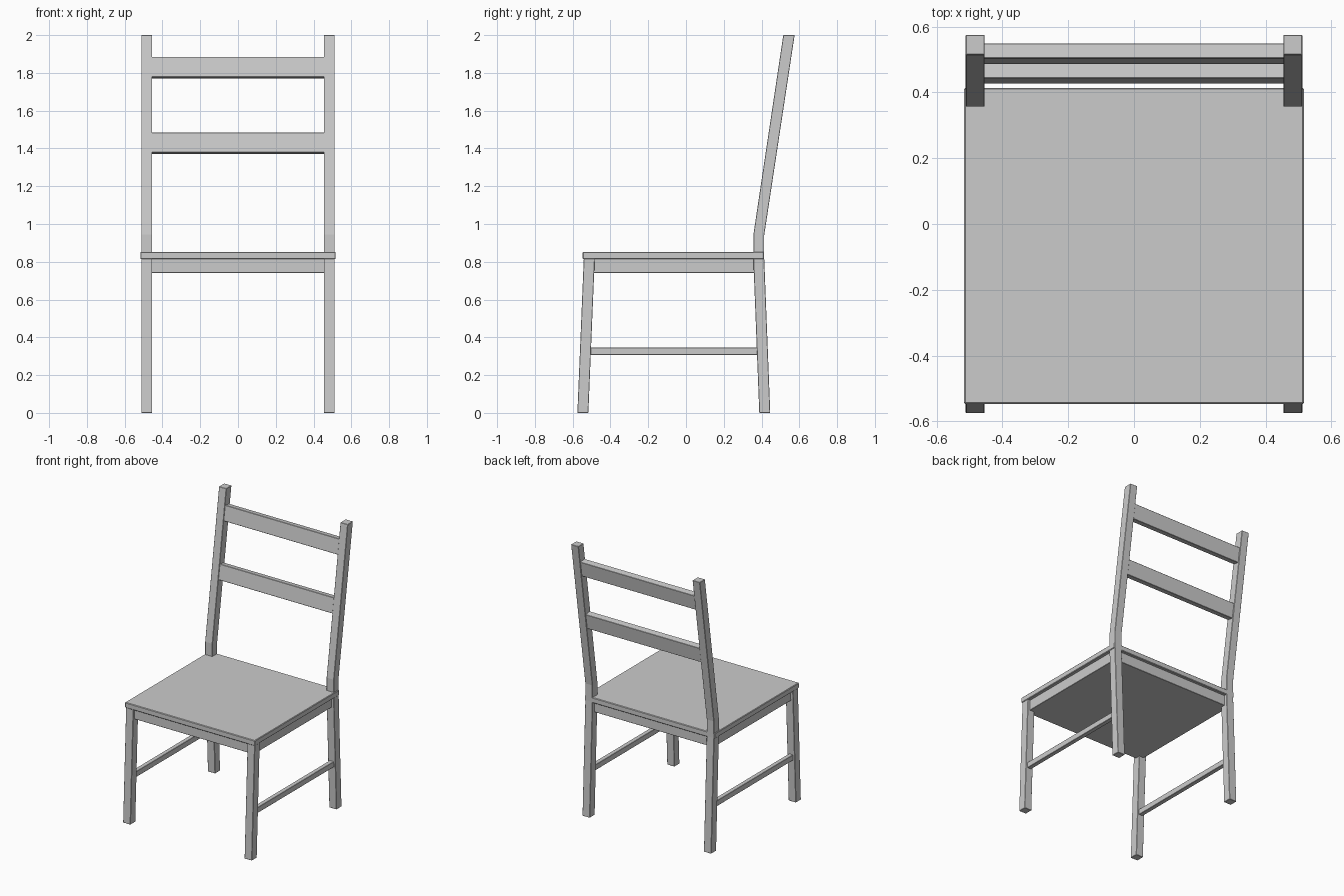
import bpy, bmesh

if "Cube" in bpy.data.objects:
    bpy.data.objects.remove(bpy.data.objects["Cube"])


def extrude_profile(name, profile, x0, x1, bevel=0.002, mirror=False):
    """Extrude a (y, z) side profile along x from x0 to x1."""
    bm = bmesh.new()
    face = bm.faces.new([bm.verts.new((x0, y, z)) for y, z in profile])
    new = bmesh.ops.extrude_face_region(bm, geom=[face])["geom"]
    bmesh.ops.translate(bm, vec=(x1 - x0, 0, 0),
                        verts=[v for v in new if isinstance(v, bmesh.types.BMVert)])
    bmesh.ops.recalc_face_normals(bm, faces=bm.faces)
    mesh = bpy.data.meshes.new(name)
    bm.to_mesh(mesh)
    bm.free()
    obj = bpy.data.objects.new(name, mesh)
    bpy.context.collection.objects.link(obj)
    if mirror:
        obj.modifiers.new("Mirror", 'MIRROR')
    mod = obj.modifiers.new("Bevel", 'BEVEL')
    mod.width = bevel
    mod.segments = 1
    mod.limit_method = 'ANGLE'
    return obj


def rect(y0, y1, z0, z1):
    return [(y0, z0), (y1, z0), (y1, z1), (y0, z1)]


LEG_IN, LEG_OUT = 0.454, 0.512

# Seat board and the solid apron block beneath it
extrude_profile("seat", rect(-0.547, 0.414, 0.814, 0.853), -0.517, 0.517, 0.004)
extrude_profile("apron", rect(-0.525, 0.392, 0.74, 0.816), -0.493, 0.493)

# Splayed front legs
extrude_profile("front_leg", [(-0.575, 0), (-0.517, 0), (-0.483, 0.82), (-0.541, 0.82)],
                LEG_IN, LEG_OUT, mirror=True)

# Back legs bend at the seat and lean back as posts
extrude_profile("back_leg",
                [(0.388, 0), (0.446, 0), (0.414, 0.82), (0.414, 0.94), (0.575, 2),
                 (0.515, 2), (0.357, 0.945), (0.357, 0.80)],
                LEG_IN, LEG_OUT, mirror=True)

# Side stretchers
extrude_profile("side_stretcher", rect(-0.525, 0.40, 0.306, 0.346),
                0.467, 0.499, mirror=True)

# Tilted back slats
slat = [(0.487, 1.778), (0.504, 1.885), (0.550, 1.878), (0.533, 1.771)]
for name, dy, dz in (("upper_slat", 0, 0), ("lower_slat", -0.06, -0.40)):
    extrude_profile(name, [(y + dy, z + dz) for y, z in slat], -0.46, 0.46)
